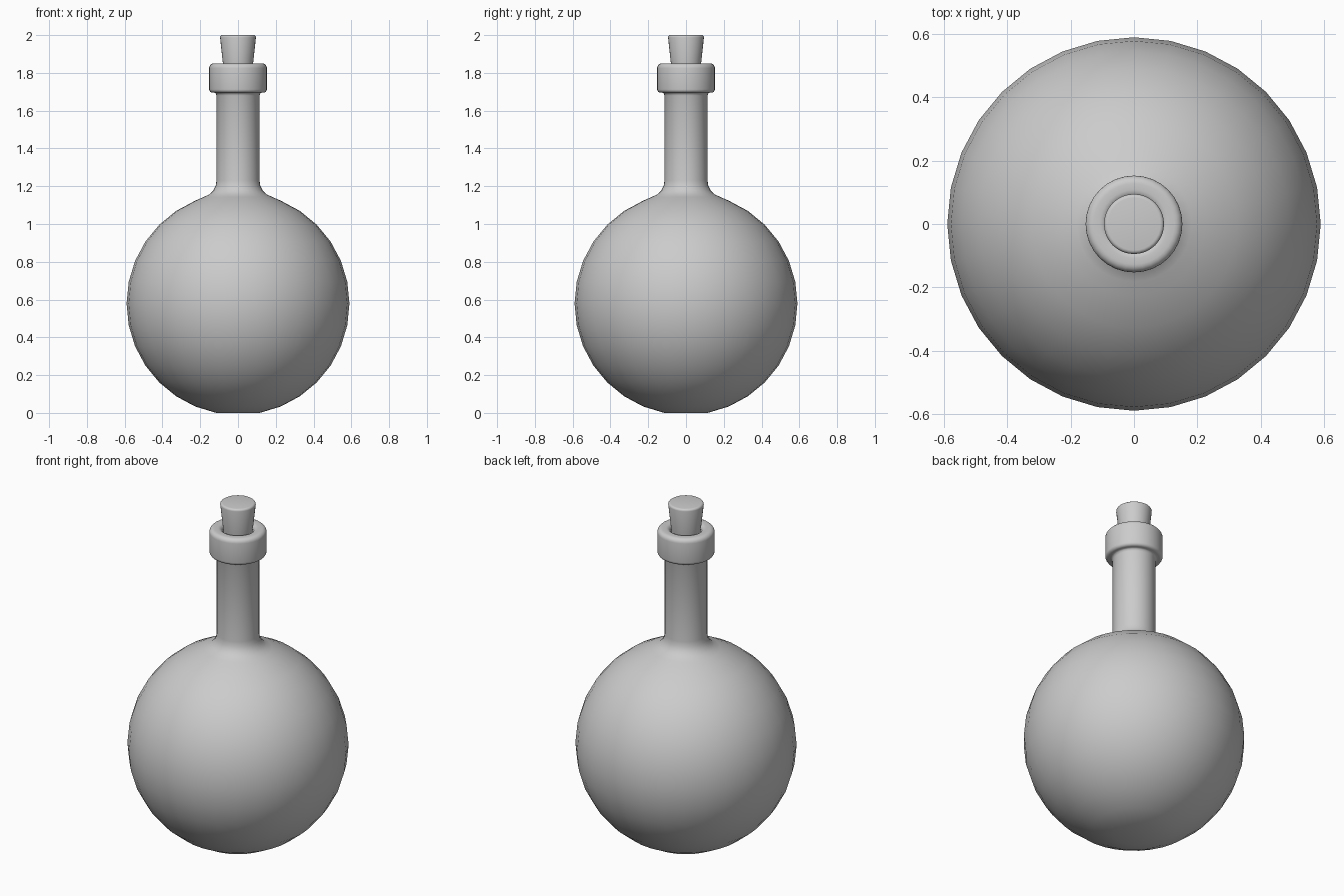
import bpy, bmesh, math

if "Cube" in bpy.data.objects:
    bpy.data.objects.remove(bpy.data.objects["Cube"])

SEGMENTS = 32


def lathe(name, profile, angle=40):
    """Revolve (radius, z) points around z; a zero radius closes to a pole."""
    bm = bmesh.new()
    rings = []
    for r, z in profile:
        if r == 0:
            rings.append([bm.verts.new((0, 0, z))] * SEGMENTS)
        else:
            rings.append([bm.verts.new((r * math.cos(2 * math.pi * i / SEGMENTS),
                                        r * math.sin(2 * math.pi * i / SEGMENTS), z))
                          for i in range(SEGMENTS)])
    for a, b in zip(rings, rings[1:]):
        for i in range(SEGMENTS):
            j = (i + 1) % SEGMENTS
            bm.faces.new(list(dict.fromkeys((a[i], a[j], b[j], b[i]))))
    bmesh.ops.recalc_face_normals(bm, faces=bm.faces)
    mesh = bpy.data.meshes.new(name)
    bm.to_mesh(mesh)
    bm.free()
    obj = bpy.data.objects.new(name, mesh)
    bpy.context.collection.objects.link(obj)
    bpy.ops.object.select_all(action='DESELECT')
    bpy.context.view_layer.objects.active = obj
    obj.select_set(True)
    bpy.ops.object.shade_smooth_by_angle(angle=math.radians(angle))
    return obj


def arc(cr, cz, radius, start, end, steps):
    """Points of a circular arc in the (radius, z) plane, angles in degrees."""
    return [(cr + radius * math.cos(math.radians(start + (end - start) * k / steps)),
             cz + radius * math.sin(math.radians(start + (end - start) * k / steps)))
            for k in range(steps + 1)]


# Flask: spherical belly with flat base, fillet, neck, rolled lip, open mouth
R = 0.59
belly_z = R * math.cos(math.radians(11.25))
belly = arc(0, belly_z, R, -78.75, 67.5, 13)
fillet = [(0.182, 1.143), (0.152, 1.157), (0.13, 1.178), (0.118, 1.203), (0.114, 1.23)]
lip = (arc(0.135, 1.713, 0.018, -90, 0, 4)
       + arc(0.128, 1.825, 0.025, 0, 90, 5)
       + arc(0.108, 1.825, 0.025, 90, 180, 5))
lathe("flask", [(0, 0)] + belly + fillet + [(0.114, 1.68), (0.118, 1.691), (0.124, 1.695)]
      + lip + [(0.083, 1.62), (0, 1.62)])

# Cork: tapered stopper with softened top edge
cork_top = arc(0.083, 1.988, 0.012, 0, 90, 4)
lathe("cork", [(0, 1.68), (0.064, 1.68), (0.080, 1.85)] + cork_top + [(0, 2.0)])
